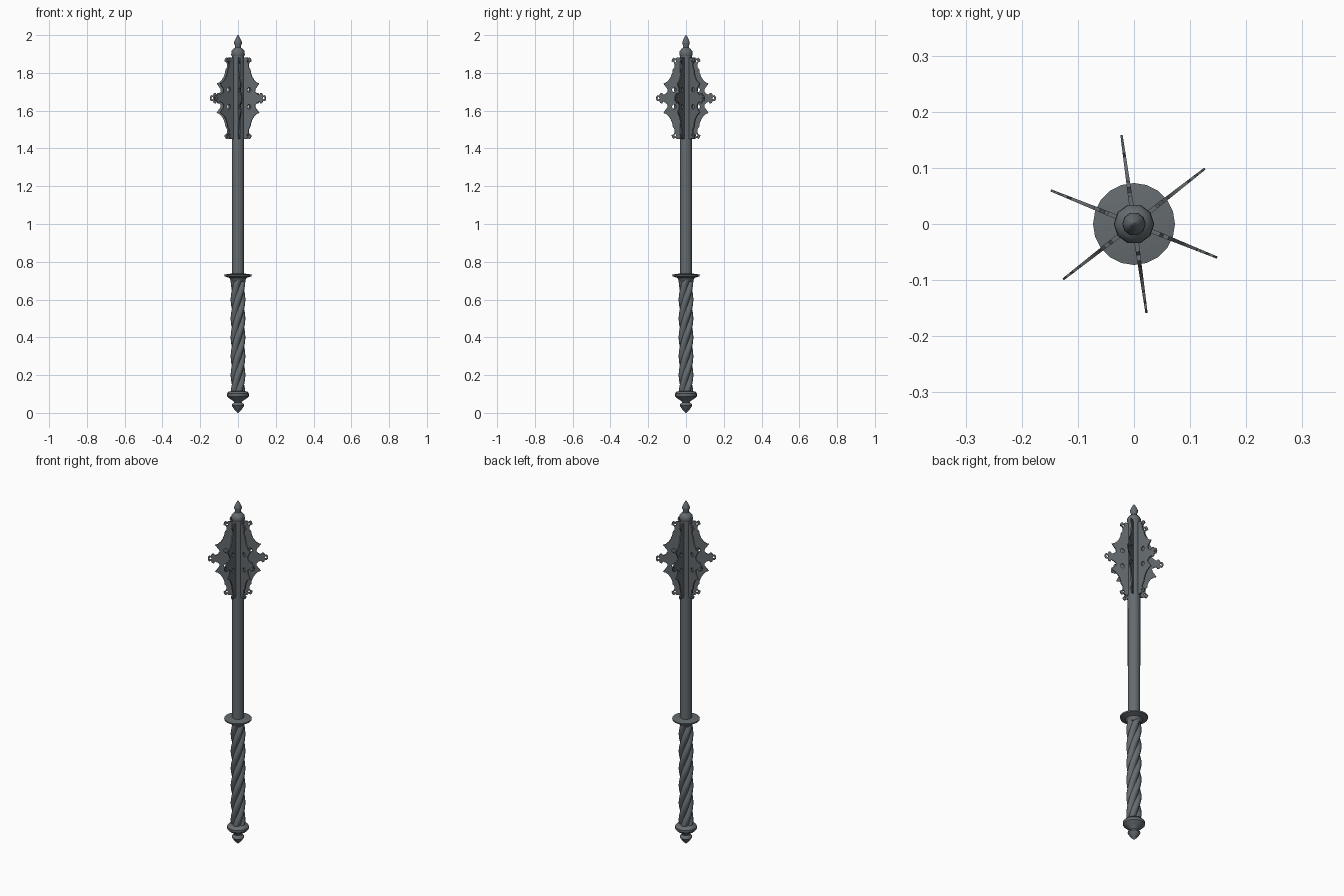
import bpy, bmesh, math
from math import sin, cos, pi, radians

if "Cube" in bpy.data.objects:
    bpy.data.objects.remove(bpy.data.objects["Cube"])

steel = bpy.data.materials.new("dark_steel")
steel.diffuse_color = (0.13, 0.147, 0.16, 1)
steel.use_nodes = True
steel.node_tree.nodes["Principled BSDF"].inputs["Base Color"].default_value = steel.diffuse_color


def finish(name, bm, angle=40):
    bmesh.ops.recalc_face_normals(bm, faces=bm.faces)
    me = bpy.data.meshes.new(name)
    bm.to_mesh(me)
    bm.free()
    me.materials.append(steel)
    ob = bpy.data.objects.new(name, me)
    bpy.context.collection.objects.link(ob)
    smooth(ob, angle)
    return ob


def smooth(ob, angle):
    bpy.ops.object.select_all(action='DESELECT')
    ob.select_set(True)
    bpy.context.view_layer.objects.active = ob
    bpy.ops.object.shade_smooth_by_angle(angle=radians(angle))


def loft(name, rings, angle=40):
    """Skin a stack of rings, each a list of points, and cap the ends."""
    bm = bmesh.new()
    rows = [[bm.verts.new(p) for p in ring] for ring in rings]
    n = len(rows[0])
    for a, b in zip(rows, rows[1:]):
        for i in range(n):
            j = (i + 1) % n
            bm.faces.new((a[i], a[j], b[j], b[i]))
    bm.faces.new(rows[0][::-1])
    bm.faces.new(rows[-1])
    return finish(name, bm, angle)


def lathe(name, profile, sides, angle=40):
    return loft(name, [[(r * cos(2 * pi * i / sides), r * sin(2 * pi * i / sides), z)
                        for i in range(sides)] for r, z in profile], angle)


# pommel with pointed drop, guard disc, shaft and top finial
lathe("pommel", [(0.002, 0), (0.018, 0.016), (0.033, 0.038), (0.031, 0.046), (0.02, 0.055),
                 (0.024, 0.062), (0.045, 0.076), (0.057, 0.088), (0.058, 0.102),
                 (0.05, 0.112), (0.034, 0.116)], 20)
lathe("guard", [(0.034, 0.695), (0.04, 0.705), (0.045, 0.715), (0.072, 0.724),
                (0.073, 0.732), (0.034, 0.738)], 20)
lathe("shaft", [(0.032, 0.73), (0.033, 1.45), (0.033, 1.89)], 16)
lathe("finial", [(0.031, 1.885), (0.036, 1.896), (0.035, 1.915), (0.026, 1.926), (0.016, 1.934),
                 (0.015, 1.942), (0.021, 1.956), (0.02, 1.966), (0.011, 1.985), (0.002, 2.0)], 10)

# twisted four-strand grip
rings = []
for k in range(61):
    z = 0.108 + 0.595 * k / 60
    twist = 2 * pi * z / 0.4
    ring = []
    for i in range(32):
        a = 2 * pi * i / 32
        r = 0.027 + 0.012 * abs(cos(2 * a))
        ring.append((r * cos(a + twist), r * sin(a + twist), z))
    rings.append(ring)
loft("twisted_grip", rings, 50)

# flange outline as (radius, height above the flange middle), mirrored below
half = [(0.158, 0.009), (0.153, 0.016), (0.143, 0.014), (0.138, 0.026), (0.128, 0.028),
        (0.122, 0.018), (0.108, 0.024), (0.097, 0.036), (0.1, 0.05), (0.108, 0.06),
        (0.121, 0.078), (0.107, 0.083), (0.092, 0.096), (0.08, 0.115), (0.072, 0.137),
        (0.071, 0.15), (0.061, 0.165), (0.06, 0.18), (0.066, 0.19), (0.077, 0.196),
        (0.073, 0.208), (0.066, 0.215), (0.056, 0.208), (0.05, 0.215), (0.025, 0.215)]
outline = [(0.16, 0)] + half + [(r, -z) for r, z in reversed(half)]


def oval(cx, cy, rx, ry, n=10):
    return [(cx + rx * cos(2 * pi * i / n), cy + ry * sin(2 * pi * i / n)) for i in range(n)]


holes = [oval(0.146, 0, 0.006, 0.006)]
for s in (1, -1):
    holes += [oval(0.064, s * 0.045, 0.011, 0.013), oval(0.058, s * 0.196, 0.005, 0.006)]

for k in range(6):
    cu = bpy.data.curves.new("flange", 'CURVE')
    cu.dimensions = '2D'
    cu.fill_mode = 'BOTH'
    cu.extrude = 0.0035
    for pts in [outline] + holes:
        sp = cu.splines.new('POLY')
        sp.points.add(len(pts) - 1)
        for p, (x, y) in zip(sp.points, pts):
            p.co = (x, y, 0, 1)
        sp.use_cyclic_u = True
    cu.materials.append(steel)
    ob = bpy.data.objects.new("flange_%d" % (k + 1), cu)
    bpy.context.collection.objects.link(ob)
    ob.location = (0, 0, 1.666)
    ob.rotation_euler = (pi / 2, 0, radians(38 + 60 * k))
    bpy.ops.object.select_all(action='DESELECT')
    ob.select_set(True)
    bpy.context.view_layer.objects.active = ob
    bpy.ops.object.convert(target='MESH')
    # thin the blade towards its outer edge
    for v in bpy.context.object.data.vertices:
        v.co.z *= 1.3 - 4.5 * v.co.x
    smooth(bpy.context.object, 30)
